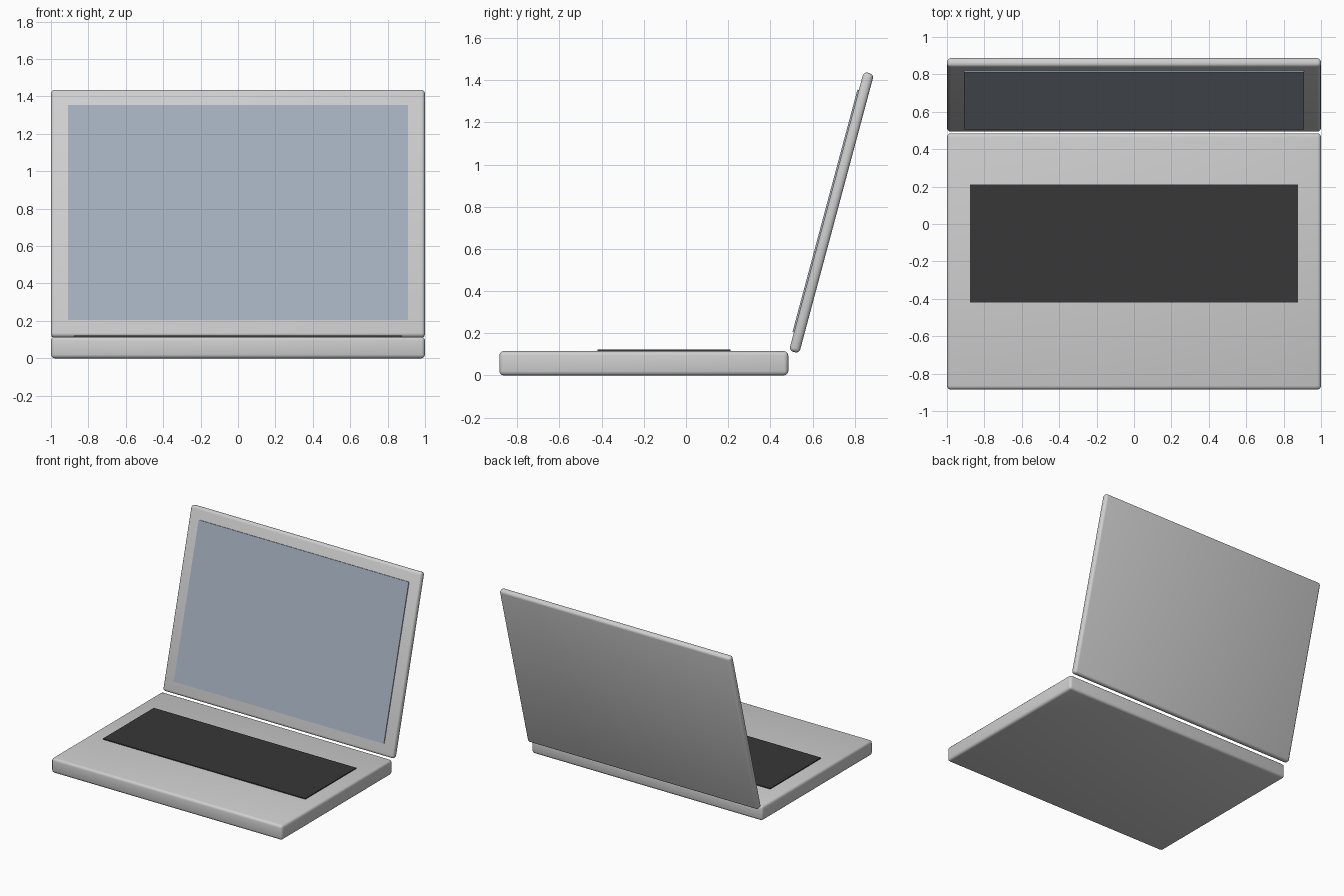
import bpy, math
from mathutils import Matrix, Vector

if "Cube" in bpy.data.objects:
    bpy.data.objects.remove(bpy.data.objects["Cube"])


def material(name, rgb):
    m = bpy.data.materials.new(name)
    m.diffuse_color = (*rgb, 1.0)
    m.use_nodes = True
    m.node_tree.nodes["Principled BSDF"].inputs["Base Color"].default_value = m.diffuse_color
    return m


silver = material("silver_grey", (0.62, 0.62, 0.62))
dark = material("dark_grey", (0.038, 0.038, 0.038))
glass = material("screen_blue_grey", (0.37, 0.43, 0.51))


def box(name, size, frame, mat, bevel=0.0):
    """Box of the given size placed by a frame matrix, optionally rounded."""
    bpy.ops.mesh.primitive_cube_add(size=1)
    ob = bpy.context.object
    ob.name = name
    ob.data.transform(Matrix.Diagonal((*size, 1.0)))
    ob.matrix_world = frame
    ob.data.materials.append(mat)
    if bevel:
        mod = ob.modifiers.new("round_edges", 'BEVEL')
        mod.width = bevel
        mod.segments = 3
        bpy.ops.object.modifier_apply(modifier=mod.name)
        bpy.ops.object.shade_smooth_by_angle(angle=math.radians(35))
    return ob


# Base slab and the keyboard plate on it
base_h = 0.115
box("base", (2.0, 1.37, base_h),
    Matrix.Translation((0, -0.20, base_h / 2)), silver, 0.02)
box("keyboard", (1.755, 0.63, 0.009),
    Matrix.Translation((0, -0.104, base_h + 0.0025)), dark)

# Lid leaning back 15 degrees, with the display plate on its front
lid_t = 0.05
lid = Matrix.Translation((0, 0.69, 0.7725)) @ Matrix.Rotation(math.radians(-15), 4, 'X')
box("lid", (2.0, lid_t, 1.37), lid, silver, 0.02)
box("display", (1.82, 0.009, 1.19),
    lid @ Matrix.Translation(Vector((0, -lid_t / 2 - 0.0025, 0))), glass)
